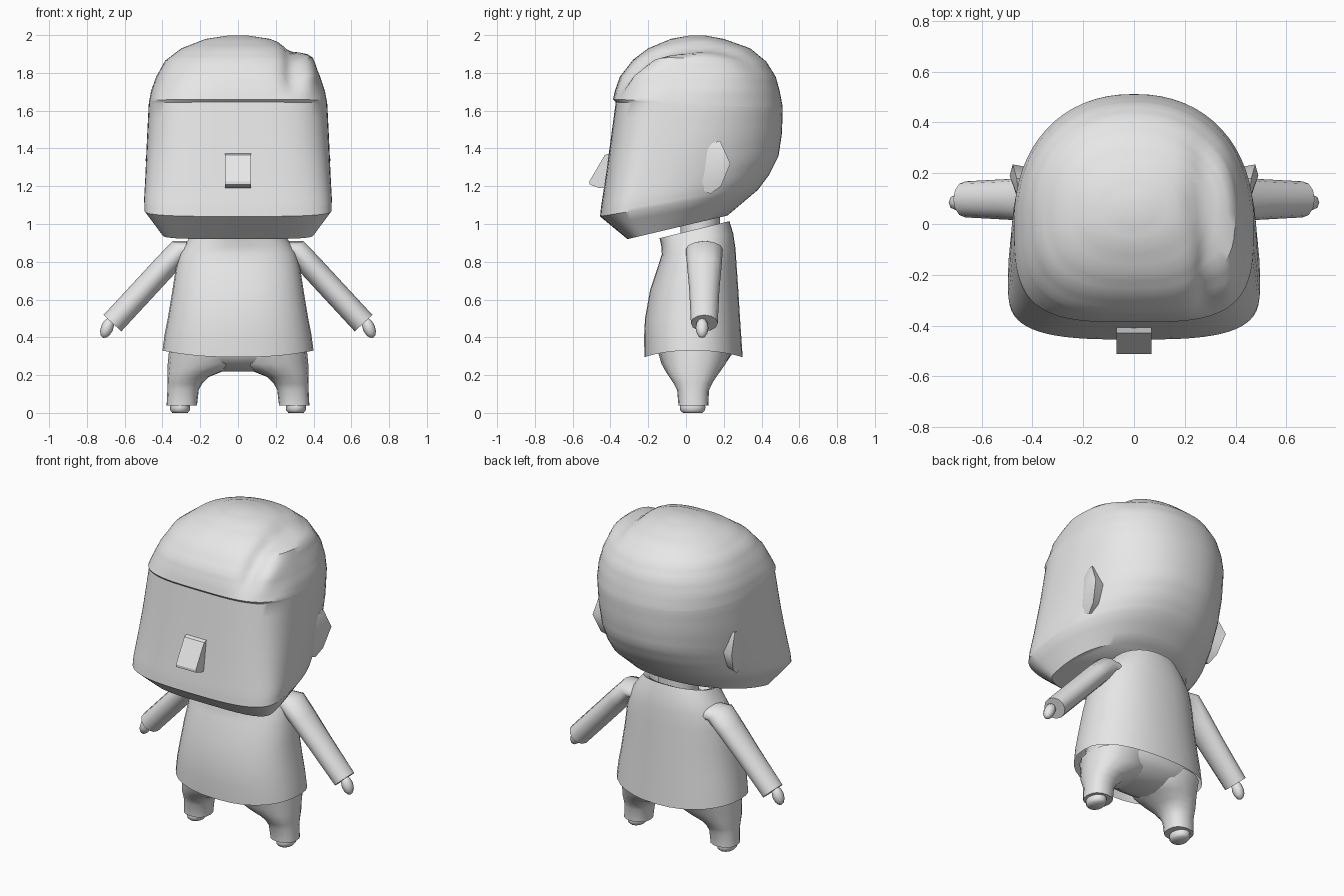
import bpy, bmesh, math
from mathutils import Vector

if "Cube" in bpy.data.objects:
    bpy.data.objects.remove(bpy.data.objects["Cube"])

grey = bpy.data.materials.new("plain_grey")
grey.diffuse_color = (0.8, 0.8, 0.8, 1)
grey.use_nodes = True
grey.node_tree.nodes["Principled BSDF"].inputs["Base Color"].default_value = grey.diffuse_color


def finish(name, bm, angle=40):
    bmesh.ops.recalc_face_normals(bm, faces=bm.faces)
    me = bpy.data.meshes.new(name)
    bm.to_mesh(me)
    bm.free()
    me.materials.append(grey)
    ob = bpy.data.objects.new(name, me)
    bpy.context.collection.objects.link(ob)
    bpy.ops.object.select_all(action='DESELECT')
    ob.select_set(True)
    bpy.context.view_layer.objects.active = ob
    bpy.ops.object.shade_smooth_by_angle(angle=math.radians(angle))
    return ob


def loft(rings, cap_start=True, cap_end=True):
    """Skin a list of closed rings of points."""
    bm = bmesh.new()
    vs = [[bm.verts.new(p) for p in r] for r in rings]
    n = len(vs[0])
    for a, b in zip(vs, vs[1:]):
        for i in range(n):
            j = (i + 1) % n
            bm.faces.new((a[i], a[j], b[j], b[i]))
    if cap_start:
        bm.faces.new(vs[0])
    if cap_end:
        bm.faces.new(vs[-1])
    return bm


def spow(v, e):
    return math.copysign(abs(v) ** e, v)


def ring(yf, zf, yb, zb, w, yc, nf=2.4, nb=2.2, xc=0.0, seg=32, lift=0.0):
    """Tilted ring: squarish front half, rounder back half."""
    pts = []
    for i in range(seg):
        a = 2 * math.pi * i / seg
        c, s = math.cos(a), math.sin(a)
        n = nf if s < 0 else nb
        x = w * spow(c, 2 / n)
        y = yc + spow(s, 2 / n) * ((yc - yf) if s < 0 else (yb - yc))
        z = zf + (zb - zf) * (y - yf) / (yb - yf) + lift * c * c
        pts.append((xc + x, y, z))
    return pts


# head: front y,z / back y,z / half width / widest y / front squareness
head = [
    (-.31, .92, .22, 1.045, .40, -.20, 3.6),
    (-.455, 1.04, .38, 1.18, .495, -.25, 3.2),
    (-.45, 1.09, .44, 1.26, .497, -.23, 3.2),
    (-.43, 1.22, .49, 1.36, .490, -.16, 3.4),
    (-.405, 1.40, .508, 1.48, .483, -.07, 3.5),
    (-.372, 1.645, .512, 1.61, .473, 0, 3.5),
    (-.387, 1.66, .510, 1.63, .471, 0, 3.5),
    (-.375, 1.71, .497, 1.70, .460, .02, 3.2),
    (-.35, 1.78, .475, 1.78, .433, .03, 3.0),
    (-.28, 1.87, .425, 1.86, .385, .04, 2.7),
    (-.20, 1.93, .34, 1.93, .300, .05, 2.5),
    (-.08, 1.98, .20, 1.98, .170, .05, 2.3),
    (.02, 1.998, .10, 1.998, .05, .06, 2.0),
]
fine = []
for a, b in zip(head, head[1:]):
    for k in range(3):
        fine.append([p + (q - p) * k / 3 for p, q in zip(a, b)])
fine.append(head[-1])
bm = loft([ring(*r, seg=64) for r in fine])
# hair parting: a groove with a raised lock beside it
mid = Vector((0, .05, 1.5))
for v in bm.verts:
    x, y, z = v.co
    if x > 0 and z > 1.665:
        fade = min(1, max(0, (.38 - y) / .3)) * min(1, (z - 1.66) / .12)
        x0 = .29 - .1 * max(0, y)
        d = -.03 * math.exp(-((x - x0) / .04) ** 2)
        d += .02 * math.exp(-((x - x0 - .085) / .04) ** 2)
        v.co += (v.co - mid).normalized() * d * fade
finish("head", bm, 35)

# nose wedge
prof = [(-.40, 1.375), (-.43, 1.365), (-.512, 1.225), (-.512, 1.21), (-.46, 1.19), (-.38, 1.19)]
bm = loft([[(x, y, z) for y, z in prof] for x in (-.068, .068)])
finish("nose", bm, 30)

# ears: outline of depth y, height z and outer x
ear = [(.09, 1.415, .452), (.18, 1.44, .462), (.235, 1.32, .478),
       (.185, 1.20, .455), (.13, 1.16, .44), (.06, 1.19, .445)]
for s, side in ((1, "left"), (-1, "right")):
    outer = [(s * x, y, z) for y, z, x in ear]
    inner = [(s * .36, .12 + (y - .12) * .8, 1.3 + (z - 1.3) * .8) for y, z, x in ear]
    bm = loft([inner, outer], True, False)
    bm.verts.ensure_lookup_table()
    rim = bm.verts[6:12]
    tip = bm.verts.new((s * .49, .19, 1.34))
    for i in range(6):
        bm.faces.new((rim[i], rim[(i + 1) % 6], tip))
    finish(side + "_ear", bm, 50)

# neck
finish("neck", loft([ring(-.03, z, .18, z, .12, .07, 2, 2, seg=16) for z in (.88, 1.12)]))

# shirt, open at hem and collar
shirt = [
    ring(-.22, .295, .30, .295, .40, .04, lift=.035),
    ring(-.222, .40, .293, .40, .388, .04, lift=.02),
    ring(-.217, .50, .286, .50, .372, .04),
    ring(-.19, .65, .277, .65, .347, .04),
    ring(-.15, .77, .268, .78, .328, .05),
    ring(-.128, .84, .262, .87, .305, .06),
    ring(-.13, .88, .25, .95, .265, .06),
    ring(-.14, .925, .23, 1.015, .215, .06),
    ring(-.10, .92, .20, 1.00, .18, .06),
    ring(-.07, .88, .18, .92, .15, .06),
]
finish("shirt", loft(shirt, False, False), 50)

# hips
hips = [ring(y0, z, y1, z, w, .05, 2.2, 2.2) for z, w, y0, y1 in (
    (.218, .10, .0, .11), (.235, .20, -.06, .16), (.27, .32, -.115, .215),
    (.32, .365, -.15, .25), (.50, .33, -.14, .22))]
finish("hips", loft(hips), 60)

# sleeves, hands, trouser legs and feet, mirrored
arm_path = [(.20, .855, .060, .085), (.30, .866, .064, .098), (.38, .783, .064, .092),
            (.50, .653, .064, .080), (.665, .475, .064, .071)]
leg_rings = [(.04, .217, .378, -.04, .118), (.12, .208, .374, -.047, .122),
             (.155, .19, .374, -.065, .138), (.19, .155, .374, -.088, .16),
             (.22, .08, .373, -.108, .182), (.26, .0, .372, -.13, .21), (.33, .0, .365, -.15, .24)]
for s, side in ((1, "left"), (-1, "right")):
    rings = []
    for k, (x, z, r, ry) in enumerate(arm_path):
        nx, nz = (.3, .954) if k == 0 else (.734, .679)
        rings.append([(s * (x + nx * r * math.cos(t)), .097 + ry * math.sin(t), z + nz * r * math.cos(t))
                      for t in (2 * math.pi * i / 12 for i in range(12))])
    finish(side + "_sleeve", loft(rings), 60)

    bm = bmesh.new()
    bmesh.ops.create_uvsphere(bm, u_segments=8, v_segments=6, radius=1)
    for v in bm.verts:
        a, b, c = v.co.x * .033, v.co.y * .034, v.co.z * .057
        t = .4
        v.co = (s * (.693 + a * math.cos(t) - c * math.sin(t)), .085 + b,
                .45 + a * math.sin(t) + c * math.cos(t))
    finish(side + "_hand", bm, 60)

    rings = [ring(y0, z, y1, z, (x1 - x0) / 2, (y0 + y1) / 2, 2.3, 2.3, s * (x0 + x1) / 2, 16)
             for z, x0, x1, y0, y1 in leg_rings]
    finish(side + "_trouser_leg", loft(rings), 60)

    rings = [ring(.035 - .068 * k, z, .035 + .068 * k, z, .054 * k, .035, 2, 2, s * .307, 12)
             for z, k in ((0, .75), (.012, .95), (.03, 1), (.06, .9))]
    finish(side + "_foot", loft(rings), 60)
